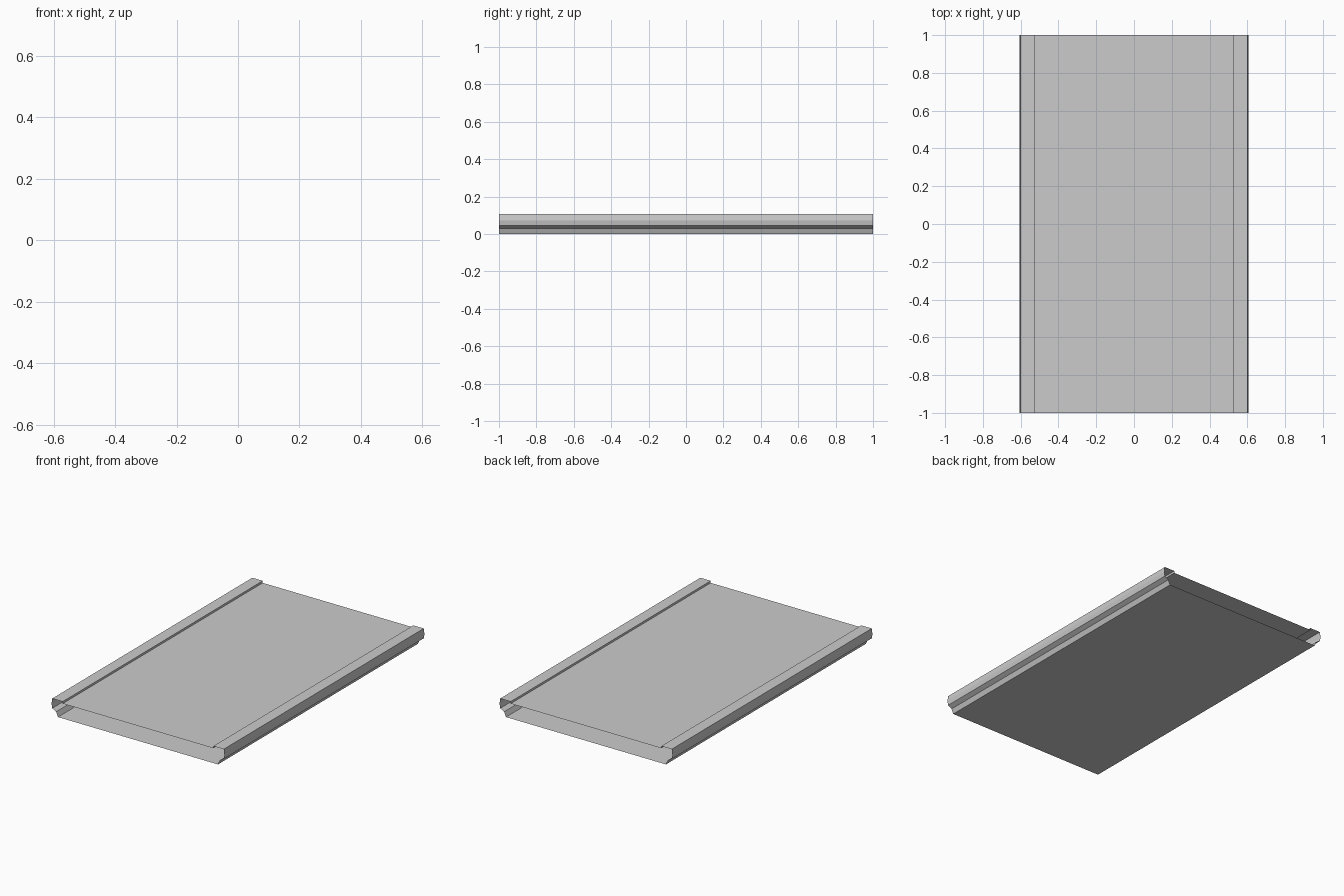
import bpy
import bmesh

if "Cube" in bpy.data.objects:
    bpy.data.objects.remove(bpy.data.objects["Cube"])

HALF_LENGTH = 1.0

# Right half of the hollow cross-section (x, z), from bottom edge up to the recessed top
half = [
    (0.56, 0.0),
    (0.573, 0.03),     # lower slanted side
    (0.60, 0.045),     # undercut
    (0.605, 0.072),    # widest point of the rim
    (0.60, 0.107),     # rim outer top
    (0.527, 0.107),    # rim inner top
    (0.527, 0.094),    # step down to the top plate
]
loop = half + [(-x, z) for x, z in reversed(half)]

# Open-ended sheet shell: sweep the closed section along y
bm = bmesh.new()
front = [bm.verts.new((x, -HALF_LENGTH, z)) for x, z in loop]
back = [bm.verts.new((x, HALF_LENGTH, z)) for x, z in loop]
n = len(loop)
for i in range(n):
    j = (i + 1) % n
    bm.faces.new((front[i], front[j], back[j], back[i]))

# Make every face point away from the section's centre
bm.normal_update()
for f in bm.faces:
    c = f.calc_center_median()
    out = c.copy()
    out.y = 0
    out.z -= 0.05
    if abs(f.normal.x) > 0.99 and abs(c.x) < 0.55:
        out = -out  # step faces look inward over the top plate
    if f.normal.dot(out) < 0:
        f.normal_flip()

mesh = bpy.data.meshes.new("panel_shell")
bm.to_mesh(mesh)
bm.free()
panel = bpy.data.objects.new("panel_shell", mesh)
bpy.context.collection.objects.link(panel)
